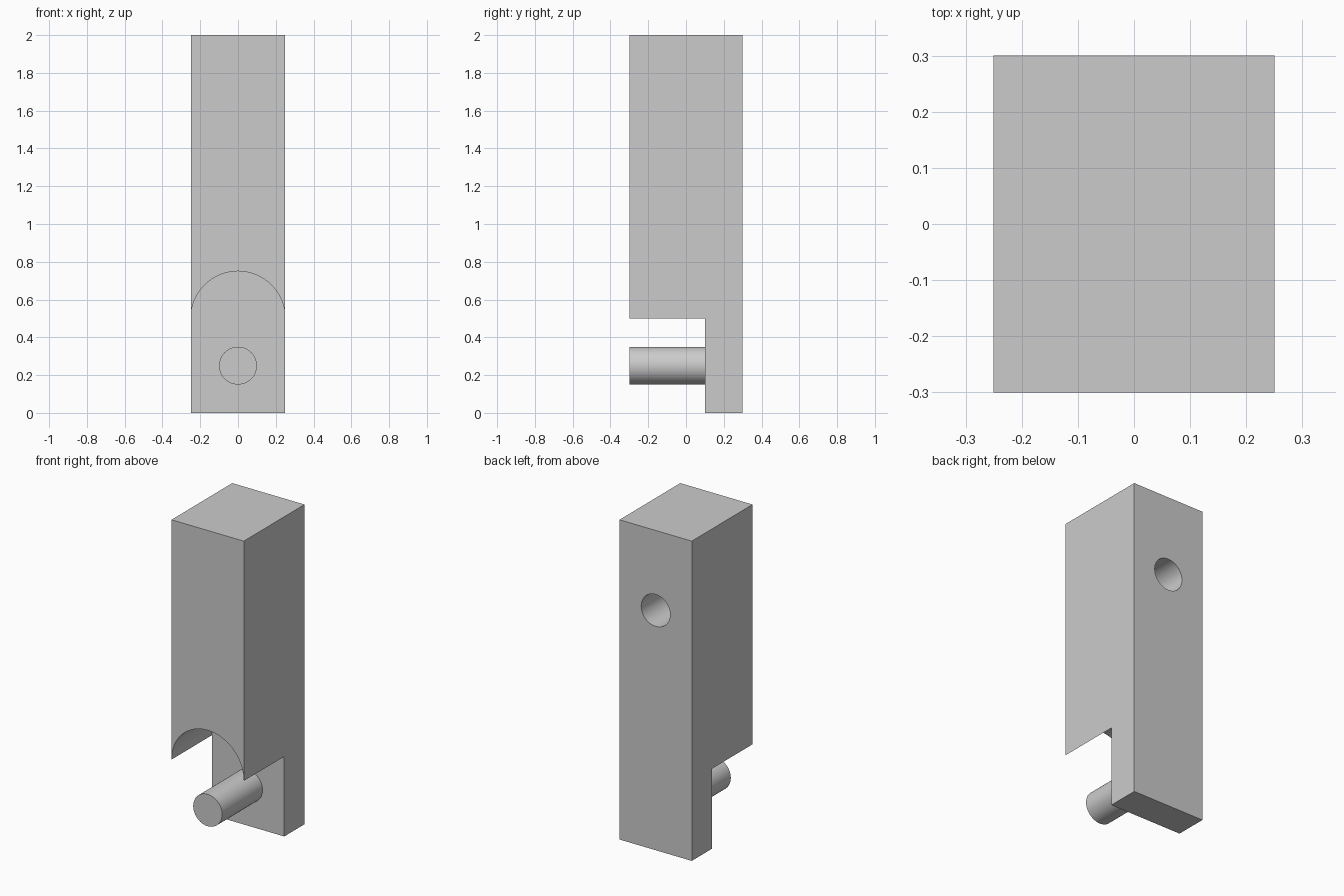
import bpy
import bmesh
import math

cube = bpy.data.objects.get("Cube")
if cube:
    bpy.data.objects.remove(cube, do_unlink=True)

# Overall sizes
HALF_W, FRONT, STEP, BACK = 0.25, -0.3, 0.1, 0.3
HEIGHT, SPRING = 2.0, 0.5
PIN_R, PIN_Z, HOLE_Z, HOLE_DEPTH = 0.1, 0.25, 1.5, 0.4
SEGMENTS = 48

grey = bpy.data.materials.new("light grey")
grey.use_nodes = True
grey.diffuse_color = (0.6, 0.6, 0.6, 1)
grey.node_tree.nodes["Principled BSDF"].inputs["Base Color"].default_value = (0.6, 0.6, 0.6, 1)


def rod(name, y0, y1, z):
    """Round rod lying along y."""
    bpy.ops.mesh.primitive_cylinder_add(
        vertices=SEGMENTS, radius=PIN_R, depth=y1 - y0,
        location=(0, (y0 + y1) / 2, z), rotation=(math.pi / 2, 0, 0))
    obj = bpy.context.object
    obj.name = name
    obj.data.materials.append(grey)
    return obj


def smooth(obj):
    bpy.ops.object.select_all(action="DESELECT")
    obj.select_set(True)
    bpy.context.view_layer.objects.active = obj
    bpy.ops.object.shade_smooth_by_angle(angle=math.radians(30))


# Body: tall block with an arched notch in front of a thin lower plate
bm = bmesh.new()


def arch(y):
    angles = [math.pi * i / SEGMENTS for i in range(SEGMENTS + 1)]
    return [bm.verts.new((HALF_W * math.cos(a), y, SPRING + HALF_W * math.sin(a)))
            for a in angles]


def pair(y, z):
    return [bm.verts.new((x, y, z)) for x in (HALF_W, -HALF_W)]


front_arch, step_arch = arch(FRONT), arch(STEP)
front_top, back_top = pair(FRONT, HEIGHT), pair(BACK, HEIGHT)
back_low, step_low = pair(BACK, 0), pair(STEP, 0)

bm.faces.new(front_arch + front_top[::-1])
bm.faces.new(step_arch + step_low[::-1])
for i in range(SEGMENTS):
    bm.faces.new((front_arch[i], front_arch[i + 1], step_arch[i + 1], step_arch[i]))
for a, b in ((front_top, back_top), (back_top, back_low), (back_low, step_low)):
    bm.faces.new(a + b[::-1])
for side, end in ((0, 0), (1, -1)):
    bm.faces.new((front_arch[end], front_top[side], back_top[side],
                  back_low[side], step_low[side], step_arch[end]))
bmesh.ops.recalc_face_normals(bm, faces=bm.faces)

mesh = bpy.data.meshes.new("body")
bm.to_mesh(mesh)
bm.free()
mesh.materials.append(grey)
body = bpy.data.objects.new("body", mesh)
bpy.context.collection.objects.link(body)

# Blind round socket in the back
cutter = rod("socket_cutter", BACK - HOLE_DEPTH, BACK + 0.1, HOLE_Z)
cutter.hide_render = True
cut = body.modifiers.new("socket", "BOOLEAN")
cut.operation = "DIFFERENCE"
cut.solver = "EXACT"
cut.object = cutter
bpy.context.view_layer.objects.active = body
bpy.ops.object.modifier_apply(modifier=cut.name)
bpy.data.objects.remove(cutter, do_unlink=True)
smooth(body)

# Pin standing out of the lower plate
smooth(rod("pin", FRONT, STEP + 0.02, PIN_Z))
